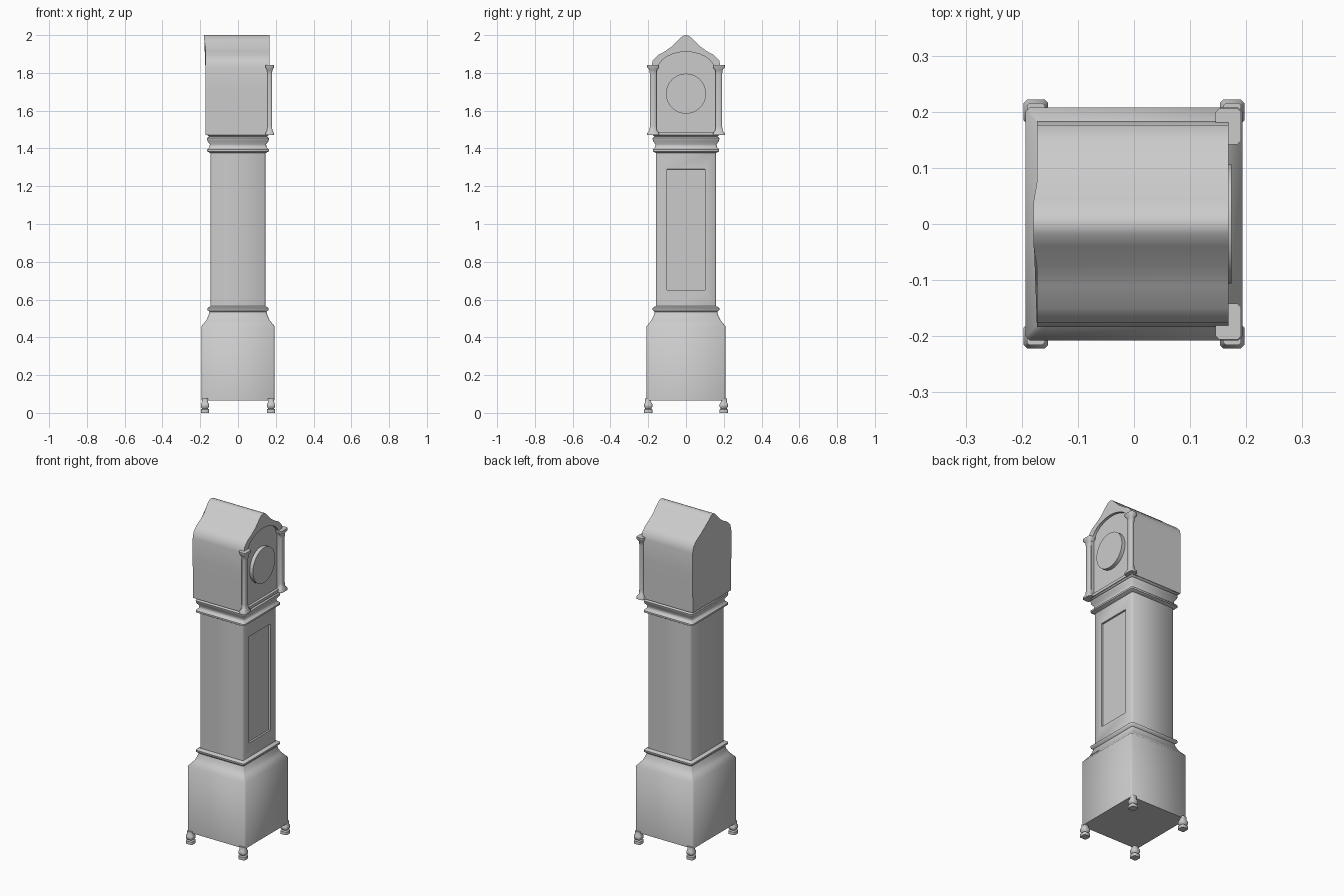
import bpy, bmesh, math
from mathutils import Vector

if "Cube" in bpy.data.objects:
    bpy.data.objects.remove(bpy.data.objects["Cube"], do_unlink=True)

grey = bpy.data.materials.new("plain_grey")
grey.use_nodes = True
grey.diffuse_color = (0.6, 0.6, 0.6, 1)
grey.node_tree.nodes["Principled BSDF"].inputs["Base Color"].default_value = grey.diffuse_color


def finish(name, bm, angle=50):
    bmesh.ops.recalc_face_normals(bm, faces=bm.faces[:])
    mesh = bpy.data.meshes.new(name)
    bm.to_mesh(mesh)
    bm.free()
    mesh.materials.append(grey)
    ob = bpy.data.objects.new(name, mesh)
    bpy.context.collection.objects.link(ob)
    bpy.ops.object.select_all(action='DESELECT')
    bpy.context.view_layer.objects.active = ob
    ob.select_set(True)
    bpy.ops.object.shade_smooth_by_angle(angle=math.radians(angle))


def loft(rings):
    """Join closed rings of points with quads and cap both ends."""
    bm = bmesh.new()
    loops = [[bm.verts.new(p) for p in ring] for ring in rings]
    n = len(loops[0])
    for a, b in zip(loops, loops[1:]):
        for i in range(n):
            j = (i + 1) % n
            bm.faces.new((a[i], a[j], b[j], b[i]))
    bm.faces.new(loops[0])
    bm.faces.new(loops[-1])
    return bm


def box_ring(hx, hy, z, chamfer, cx=0, cy=0):
    """Rectangle with clipped corners."""
    pts = []
    for sx, sy in ((1, 1), (-1, 1), (-1, -1), (1, -1)):
        pair = [(hx, hy - chamfer), (hx - chamfer, hy)]
        if sx != sy:
            pair.reverse()
        pts += [(cx + sx * px, cy + sy * py, z) for px, py in pair]
    return pts


def column(name, cx, cy, profile, ratio=1.0):
    finish(name, loft([box_ring(r, r * ratio, z, r * 0.3, cx, cy)
                       for r, z in profile]))


# Plinth with shoulders and a moulding on top
plinth = [(0.193, 0.065), (0.193, 0.46), (0.168, 0.49), (0.156, 0.515),
          (0.151, 0.535), (0.162, 0.545), (0.162, 0.555), (0.146, 0.565)]
finish("plinth", loft([box_ring(r, r + 0.015, z, 0.008) for r, z in plinth]))

# Trunk with a shallow sunken door panel on the dial side
bm = loft([box_ring(0.145, 0.16, z, 0.008) for z in (0.56, 1.38)])
bmesh.ops.recalc_face_normals(bm, faces=bm.faces[:])
door = max(bm.faces, key=lambda f: f.calc_center_median().x)
bmesh.ops.inset_individual(bm, faces=[door], thickness=0.05)
for v in door.verts:
    v.co.y = math.copysign(0.10, v.co.y)
    v.co.z = 0.65 if v.co.z < 1 else 1.29
bmesh.ops.inset_individual(bm, faces=[door], thickness=0.001)
for v in door.verts:
    v.co.x -= 0.01
finish("trunk", bm)

# Neck mouldings under the hood
neck = [(0.146, 1.375), (0.163, 1.385), (0.163, 1.395), (0.151, 1.405),
        (0.149, 1.422), (0.162, 1.44), (0.164, 1.455), (0.154, 1.462), (0.168, 1.475)]
finish("neck_moulding", loft([box_ring(r, r + 0.013, z, 0.008) for r, z in neck]))

# Hood: ogee roof outline, with an arched recess for the dial
outer = [(0.182, 1.47), (0.184, 1.70), (0.184, 1.83), (0.176, 1.865), (0.15, 1.893),
         (0.11, 1.915), (0.075, 1.94), (0.04, 1.975), (0.018, 1.995), (0, 2.0)]
opening = [(0.155, 1.487), (0.155, 1.70), (0.155, 1.80), (0.149, 1.835), (0.128, 1.866),
           (0.10, 1.887), (0.07, 1.90), (0.045, 1.907), (0.02, 1.911), (0, 1.912)]


def arch(half, x, ridge=0):
    pts = half + [(-y, z) for y, z in reversed(half[:-1])]
    return [(x + (ridge if z > 1.97 else 0), y, z) for y, z in pts]


finish("hood", loft([arch(outer, -0.173, -0.006), arch(outer, 0.168),
                     arch(opening, 0.168), arch(opening, 0.152)]), 40)

# Round dial
bm = bmesh.new()
bmesh.ops.create_cone(bm, cap_ends=True, segments=40, radius1=0.106, radius2=0.106, depth=0.024)
for v in bm.verts:
    v.co = Vector((v.co.z + 0.162, v.co.x, v.co.y + 1.69))
finish("dial", bm)

# Hood columns and turned feet
pillar = [(0.023, 1.47), (0.023, 1.48), (0.014, 1.495), (0.012, 1.52), (0.012, 1.79),
          (0.014, 1.815), (0.023, 1.83), (0.023, 1.842)]
foot = [(0.022, 0), (0.022, 0.018), (0.015, 0.023), (0.022, 0.033), (0.022, 0.046),
        (0.016, 0.056), (0.016, 0.075)]
for side, sy in (("left", 1), ("right", -1)):
    column("hood_column_" + side, 0.168, 0.174 * sy, pillar, 1.4)
    for end, sx in (("dial_side", 1), ("rear_side", -1)):
        column(f"foot_{side}_{end}", 0.175 * sx, 0.2 * sy, foot)
